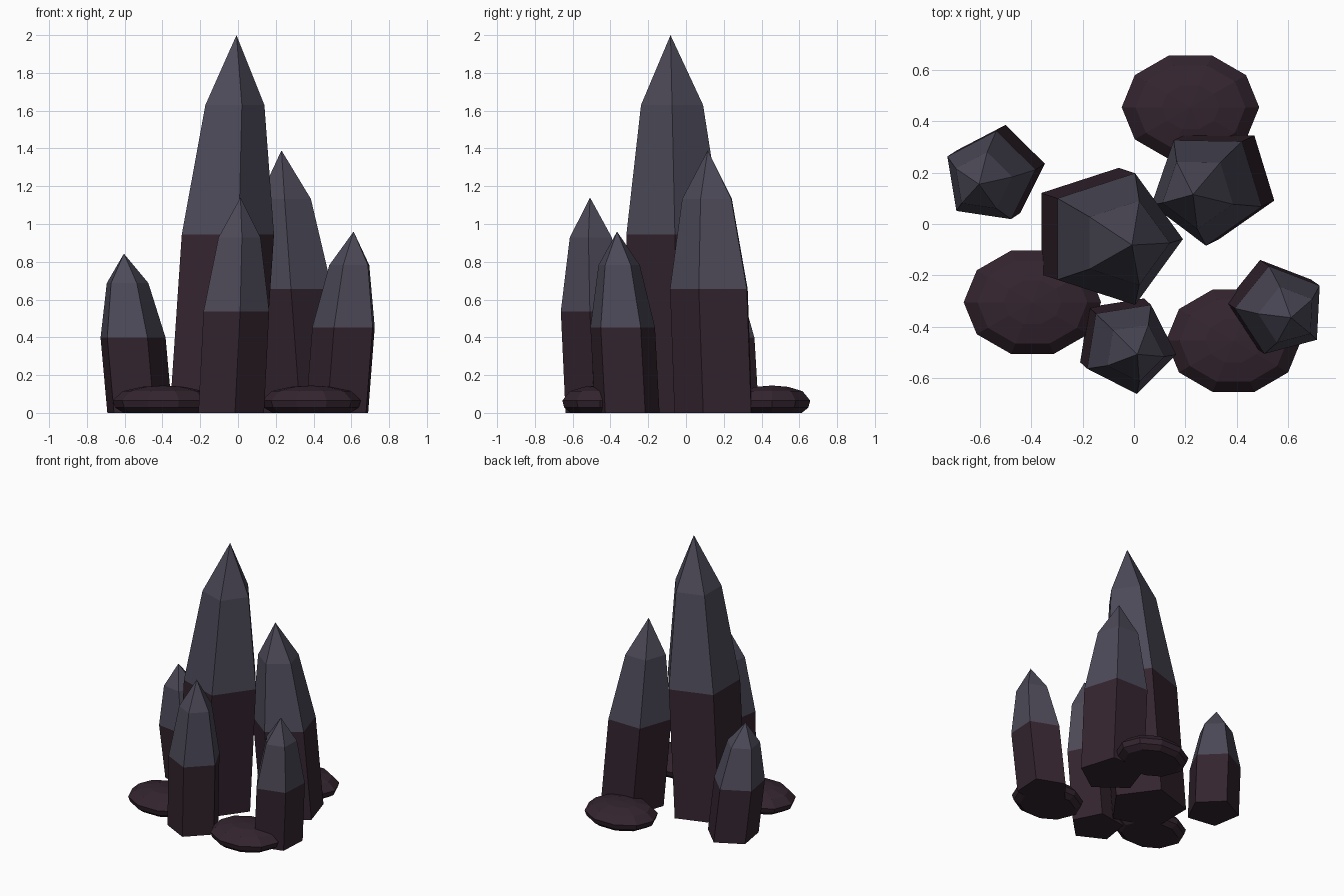
import bpy, bmesh, math

if "Cube" in bpy.data.objects:
    bpy.data.objects.remove(bpy.data.objects["Cube"])


def material(name, rgb):
    m = bpy.data.materials.new(name)
    m.diffuse_color = (*rgb, 1.0)
    m.use_nodes = True
    m.node_tree.nodes["Principled BSDF"].inputs["Base Color"].default_value = m.diffuse_color
    return m


DARK = material("dark plum stone", (0.034, 0.018, 0.028))
GREY = material("slate violet crystal", (0.074, 0.068, 0.098))


def loft(name, rings, tip, mats, split=None):
    """Skin stacked rings, close the bottom with one face and the top with a tip.
    Faces wholly above the split height take the second material."""
    bm = bmesh.new()
    loops = [[bm.verts.new(p) for p in ring] for ring in rings]
    n = len(loops[0])
    bm.faces.new(loops[0][::-1])
    for a, b in zip(loops, loops[1:]):
        for i in range(n):
            j = (i + 1) % n
            bm.faces.new((a[i], a[j], b[j], b[i]))
    top = bm.verts.new(tip)
    for i in range(n):
        bm.faces.new((loops[-1][i], loops[-1][(i + 1) % n], top))
    if split is not None:
        for f in bm.faces:
            f.material_index = int(min(v.co.z for v in f.verts) > split - 0.001)
    bmesh.ops.recalc_face_normals(bm, faces=bm.faces)
    me = bpy.data.meshes.new(name)
    bm.to_mesh(me)
    bm.free()
    for m in mats:
        me.materials.append(m)
    ob = bpy.data.objects.new(name, me)
    bpy.context.collection.objects.link(ob)


def ring(cx, cy, z, rx, ry, n, turn=0.0):
    return [(cx + rx * math.cos(turn + i * math.tau / n),
             cy + ry * math.sin(turn + i * math.tau / n), z) for i in range(n)]


def crystal(name, base, apex, radius, turn):
    """Leaning five-sided shard: dark foot, grey tapering body, pointed tip."""
    h = apex[2]
    rings = []
    for t, s in ((0, 1), (0.472, 1), (0.815, 0.64)):
        cx = base[0] + (apex[0] - base[0]) * t
        cy = base[1] + (apex[1] - base[1]) * t
        rings.append(ring(cx, cy, h * t, radius * s, radius * s, 5, math.radians(turn)))
    loft(name, rings, apex, (DARK, GREY), h * 0.472)


def rock(name, cx, cy, rx, ry):
    """Flat ten-sided pebble."""
    profile = ((0, 0.78), (0.028, 0.95), (0.065, 1.0), (0.115, 0.8), (0.138, 0.42))
    rings = [ring(cx, cy, z, rx * s, ry * s, 10) for z, s in profile]
    loft(name, rings, (cx, cy, 0.145), (DARK,))


# Crystals
crystal("main_crystal", (-0.143, -0.038), (-0.008, -0.082, 2.0), 0.27, 0)
crystal("back_right_crystal", (0.333, 0.165), (0.23, 0.115, 1.39), 0.226, 269)
crystal("front_crystal", (-0.045, -0.455), (0.013, -0.508, 1.14), 0.185, 279)
crystal("left_crystal", (-0.528, 0.205), (-0.604, 0.155, 0.843), 0.183, 9.5)
crystal("right_crystal", (0.538, -0.314), (0.612, -0.365, 0.96), 0.18, 33)

# Rocks around the foot
rock("back_rock", 0.22, 0.455, 0.268, 0.213)
rock("front_left_rock", -0.396, -0.305, 0.268, 0.212)
rock("front_right_rock", 0.388, -0.455, 0.263, 0.21)
